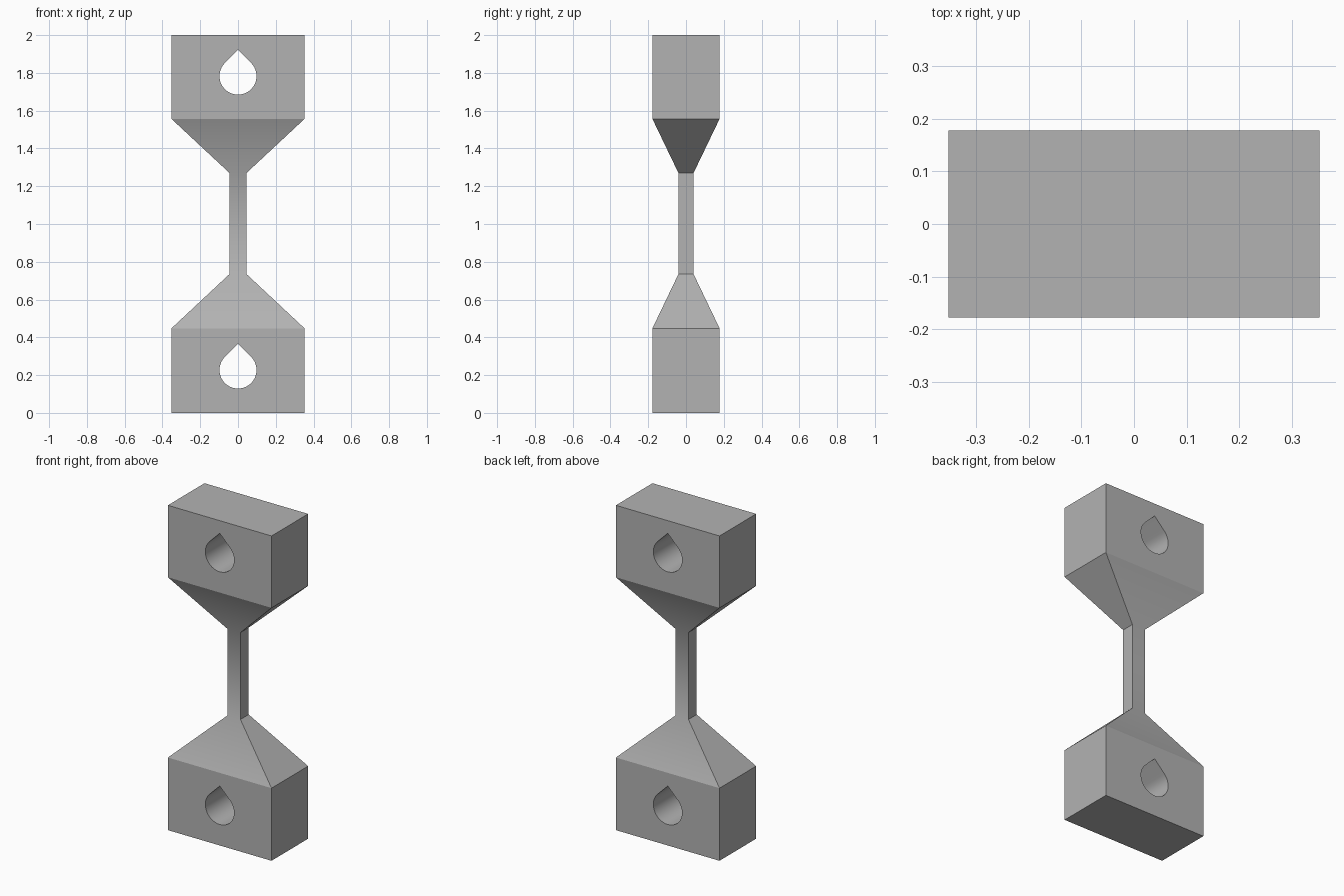
import bpy, bmesh
from math import cos, sin, radians, pi

cube = bpy.data.objects.get("Cube")
if cube:
    bpy.data.objects.remove(cube, do_unlink=True)

HALF_W, HALF_D = 0.353, 0.178      # end blocks
NECK_W, NECK_D = 0.045, 0.04       # thin neck
HOLE_R = 0.098

grey = bpy.data.materials.new("plain grey")
grey.use_nodes = True
color = (0.45, 0.45, 0.45, 1)
grey.diffuse_color = color
grey.node_tree.nodes["Principled BSDF"].inputs["Base Color"].default_value = color


def finish(obj):
    """Weld, orient and shade one part."""
    bm = bmesh.new()
    bm.from_mesh(obj.data)
    bmesh.ops.remove_doubles(bm, verts=bm.verts, dist=1e-5)
    bmesh.ops.recalc_face_normals(bm, faces=bm.faces)
    bm.to_mesh(obj.data)
    bm.free()
    obj.data.materials.clear()
    obj.data.materials.append(grey)
    bpy.ops.object.select_all(action='DESELECT')
    obj.select_set(True)
    bpy.context.view_layer.objects.active = obj
    bpy.ops.object.shade_smooth_by_angle(angle=radians(30))


def teardrop(z):
    """Round hole whose 45 degree tangents meet in a point at the top."""
    steps = 48
    arc = [radians(135) + 1.5 * pi * i / steps for i in range(steps + 1)]
    pts = [(HOLE_R * cos(a), z + HOLE_R * sin(a)) for a in arc]
    return pts + [(0, z + HOLE_R * 2 ** 0.5)]


def end_block(name, z0, z1, hole_z):
    """Block outline with a teardrop hole, extruded along y."""
    curve = bpy.data.curves.new(name, 'CURVE')
    curve.dimensions = '2D'
    curve.fill_mode = 'BOTH'
    curve.extrude = HALF_D
    outline = [(-HALF_W, z0), (HALF_W, z0), (HALF_W, z1), (-HALF_W, z1)]
    for pts in (outline, teardrop(hole_z)):
        spline = curve.splines.new('POLY')
        spline.points.add(len(pts) - 1)
        for point, (x, z) in zip(spline.points, pts):
            point.co = (x, z, 0, 1)
        spline.use_cyclic_u = True
    obj = bpy.data.objects.new(name, curve)
    bpy.context.collection.objects.link(obj)
    obj.rotation_euler.x = pi / 2
    bpy.ops.object.select_all(action='DESELECT')
    obj.select_set(True)
    bpy.context.view_layer.objects.active = obj
    bpy.ops.object.convert(target='MESH')
    bpy.ops.object.transform_apply(rotation=True)
    finish(bpy.context.object)


def tapered_neck(name, sections):
    """Open skin through a stack of rectangular sections."""
    bm = bmesh.new()
    rings = [[bm.verts.new((sx * w, sy * d, z))
              for sx, sy in ((-1, -1), (1, -1), (1, 1), (-1, 1))]
             for w, d, z in sections]
    for low, high in zip(rings, rings[1:]):
        for i in range(4):
            j = (i + 1) % 4
            bm.faces.new((low[i], low[j], high[j], high[i]))
    mesh = bpy.data.meshes.new(name)
    bm.to_mesh(mesh)
    bm.free()
    obj = bpy.data.objects.new(name, mesh)
    bpy.context.collection.objects.link(obj)
    finish(obj)


# Drilled blocks at both ends
end_block("lower_block", 0, 0.447, 0.227)
end_block("upper_block", 1.557, 2, 1.783)

# Neck flaring out to meet each block
tapered_neck("tapered_neck", [(HALF_W, HALF_D, 0.447), (NECK_W, NECK_D, 0.735),
                              (NECK_W, NECK_D, 1.27), (HALF_W, HALF_D, 1.557)])
